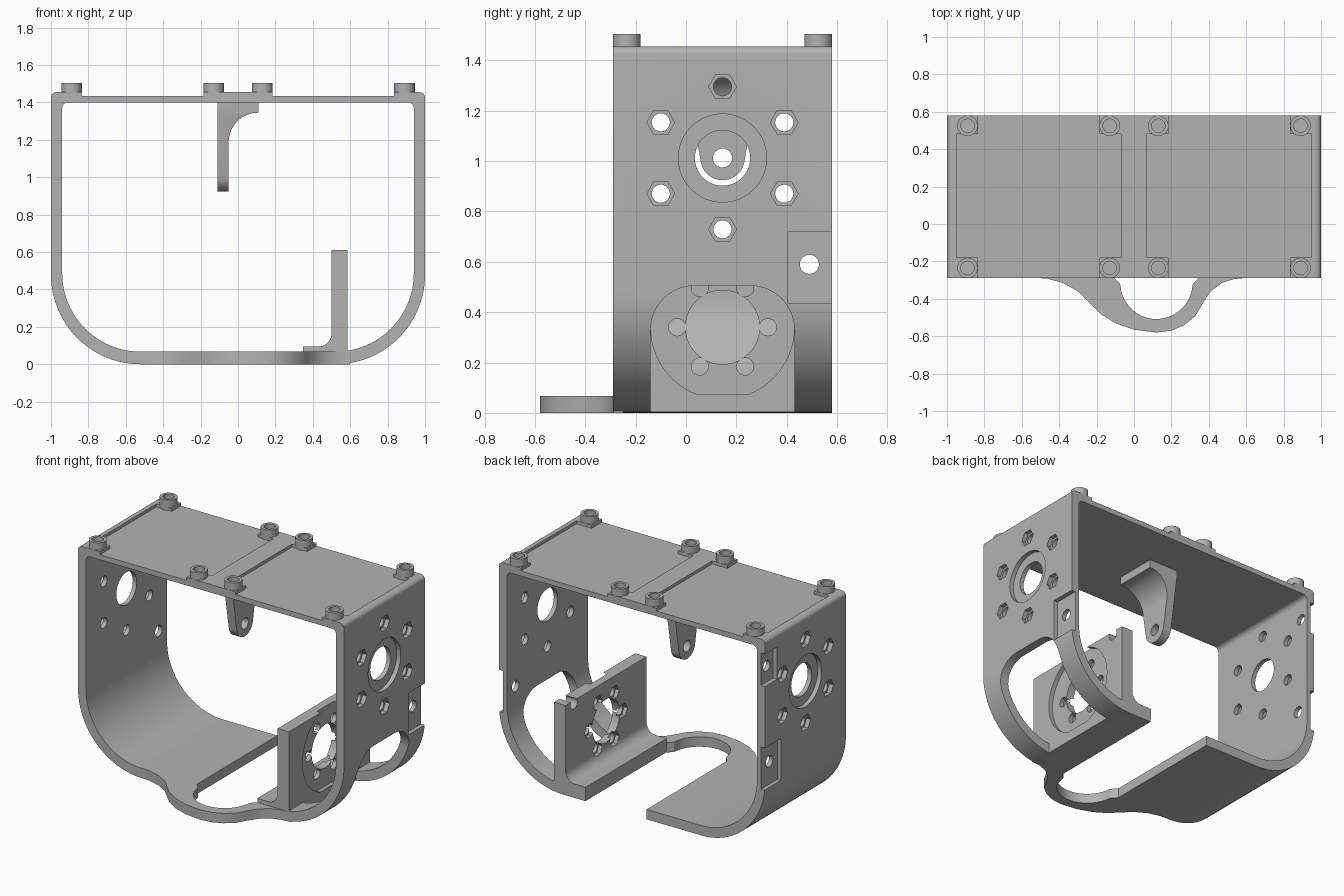
import bpy, bmesh
from math import sin, cos, pi, radians

if "Cube" in bpy.data.objects:
    bpy.data.objects.remove(bpy.data.objects["Cube"])

grey = bpy.data.materials.new("plain grey")
grey.use_nodes = True
grey.diffuse_color = (0.45, 0.45, 0.45, 1)
grey.node_tree.nodes["Principled BSDF"].inputs["Base Color"].default_value = grey.diffuse_color

FRONT, BACK, MID = -0.29, 0.58, 0.145


def arc(cx, cy, r, a0, a1, n=16):
    return [(cx + r * cos(radians(a0 + (a1 - a0) * i / n)),
             cy + r * sin(radians(a0 + (a1 - a0) * i / n))) for i in range(n + 1)]


def circle(cx, cy, r, n=40):
    return [(cx + r * cos(2 * pi * i / n), cy + r * sin(2 * pi * i / n)) for i in range(n)]


def rect(a0, a1, b0, b1):
    return [(a0, b0), (a1, b0), (a1, b1), (a0, b1)]


def prism(name, pts, axis, lo, hi):
    """Extrude a flat outline along an axis."""
    put = {"X": lambda a, b, t: (t, a, b),
           "Y": lambda a, b, t: (a, t, b),
           "Z": lambda a, b, t: (a, b, t)}[axis]
    bm = bmesh.new()
    rings = [[bm.verts.new(put(a, b, t)) for a, b in pts] for t in (lo, hi)]
    for ring in rings:
        bm.faces.new(ring)
    for i in range(len(pts)):
        j = (i + 1) % len(pts)
        bm.faces.new((rings[0][i], rings[0][j], rings[1][j], rings[1][i]))
    bmesh.ops.recalc_face_normals(bm, faces=bm.faces)
    mesh = bpy.data.meshes.new(name)
    bm.to_mesh(mesh)
    bm.free()
    mesh.materials.append(grey)
    ob = bpy.data.objects.new(name, mesh)
    bpy.context.collection.objects.link(ob)
    return ob


def combine(ob, pts, axis, lo, hi, op="DIFFERENCE"):
    """Cut, join or intersect an object with a temporary prism."""
    tool = prism("tool", pts, axis, lo, hi)
    mod = ob.modifiers.new("bool", "BOOLEAN")
    mod.operation, mod.solver, mod.object = op, "EXACT", tool
    bpy.context.view_layer.objects.active = ob
    bpy.ops.object.modifier_apply(modifier=mod.name)
    bpy.data.objects.remove(tool)


def around(cy, cz, r, start):
    return [(cy + r * cos(radians(start + 60 * i)), cz + r * sin(radians(start + 60 * i)))
            for i in range(6)]


def loop_outline(w, z0, z1, big, small):
    return (arc(-w + big, z0 + big, big, 180, 270, 24) + arc(w - big, z0 + big, big, 270, 360, 24)
            + arc(w - small, z1 - small, small, 0, 90, 6)
            + arc(-w + small, z1 - small, small, 90, 180, 6))


# Frame: a closed band with large lower corners
frame = prism("frame", loop_outline(1, 0, 1.455, 0.48, 0.03), "Y", FRONT, BACK)
combine(frame, loop_outline(0.94, 0.067, 1.4, 0.42, 0.03), "Y", -1, 1)

# Front lip bulging out of the floor
lip = [(-0.52, -0.25), (-0.52, -0.288), (-0.46, -0.293), (-0.38, -0.315), (-0.3, -0.36),
       (-0.24, -0.42), (-0.18, -0.48), (-0.1, -0.53), (0, -0.565), (0.12, -0.58),
       (0.2, -0.57), (0.27, -0.54), (0.33, -0.49), (0.37, -0.42), (0.41, -0.36),
       (0.47, -0.315), (0.53, -0.295), (0.6, -0.288), (0.6, -0.25)]
combine(frame, lip, "Z", 0, 0.067, "UNION")

# Floor slot, open at the back, with a round end inside the lip
slot = ([(-0.11, 1), (-0.11, -0.285), (-0.075, -0.32)]
        + arc(0.12, -0.315, 0.193, 185, 355, 28)
        + [(0.315, -0.32), (0.35, -0.285), (0.35, 1)])
combine(frame, slot, "Z", -0.2, 0.2)

# Arched opening in the left leg
opening = ([(-0.14, -0.1), (0.43, -0.1)] + arc(0.255, 0.33, 0.175, 0, 90)
           + arc(0.035, 0.33, 0.175, 90, 180))
combine(frame, opening, "X", 0.585, 1.2)

# Leg bores, nut pockets and shallow panels at the back edge
HUB = 1.012
bolt_hole = circle(0.49, 0.59, 0.038, 24)
for s in (-1, 1):
    pocket = sorted((s * 0.97, s * 1.1))
    through = sorted((s * 0.85, s * 1.1))
    combine(frame, circle(MID, HUB, 0.175, 48), "X", *pocket)
    combine(frame, circle(MID, HUB, 0.11, 48), "X", *through)
    for y, z in around(MID, HUB, 0.283, 30):
        combine(frame, circle(y, z, 0.055, 6), "X", *pocket)
        combine(frame, circle(y, z, 0.036, 24), "X", *through)
    combine(frame, rect(0.405, 0.7, 0.435, 0.72), "X", *pocket)
    combine(frame, bolt_hole, "X", *through)
combine(frame, rect(0.45, 0.7, 1.14, 1.36), "X", -1.1, -0.97)
combine(frame, circle(0.52, 1.25, 0.036, 24), "X", -1.1, -0.85)

# Shallow trays in the top, leaving pads under the bosses
for s in (-1, 1):
    for x0, x1, y0, y1 in ((0.07, 0.95, -0.18, 0.48), (0.185, 0.835, -1, 1)):
        a, b = sorted((s * x0, s * x1))
        combine(frame, rect(a, b, y0, y1), "Z", 1.435, 1.6)

# Hollow screw bosses
bosses = []
for x in (-0.89, -0.13, 0.13, 0.89):
    for y in (-0.235, 0.525):
        boss = prism("screw_boss", circle(x, y, 0.055, 32), "Z", 1.42, 1.505)
        combine(boss, circle(x, y, 0.036, 32), "Z", 1.455, 1.6)
        bosses.append(boss)

# Upright mounting bracket on the floor
profile = ([(0.348, 0.02), (0.585, 0.02), (0.585, 0.61), (0.5, 0.61)]
           + arc(0.43, 0.165, 0.07, 0, -90, 10) + [(0.348, 0.095)])
bracket = prism("motor_bracket", profile, "Y", FRONT, BACK)
combine(bracket, circle(MID, 0.34, 0.285, 64), "X", 0.555, 0.7)
combine(bracket, circle(MID, 0.34, 0.147, 48), "X", 0.2, 0.8)
for y, z in around(MID, 0.34, 0.18, 0):
    combine(bracket, circle(y, z, 0.05, 6), "X", 0.45, 0.525)
    combine(bracket, circle(y, z, 0.034, 24), "X", 0.45, 0.8)
combine(bracket, bolt_hole, "X", 0.45, 0.8)

# Tapered pivot tab hanging from the top
profile = ([(0.11, 1.41), (-0.11, 1.41), (-0.11, 0.8), (-0.05, 0.8)]
           + arc(0.108, 1.187, 0.158, 180, 90))
tab = prism("pivot_tab", profile + [(0.11, 1.345)], "Y", -0.3, 0.6)
side = [(MID + 0.145, 1.5), (MID - 0.145, 1.5), (MID - 0.145, 1.345)]
side += arc(MID, HUB, 0.088, 190, 350, 24) + [(MID + 0.145, 1.345)]
combine(tab, side, "X", -0.5, 0.5, "INTERSECT")
combine(tab, circle(MID, HUB, 0.038, 24), "X", -0.5, 0.5)

# Smooth curves, sharp edges
bpy.ops.object.select_all(action="DESELECT")
for ob in [frame, bracket, tab] + bosses:
    ob.select_set(True)
bpy.context.view_layer.objects.active = frame
bpy.ops.object.shade_smooth_by_angle(angle=radians(30))
